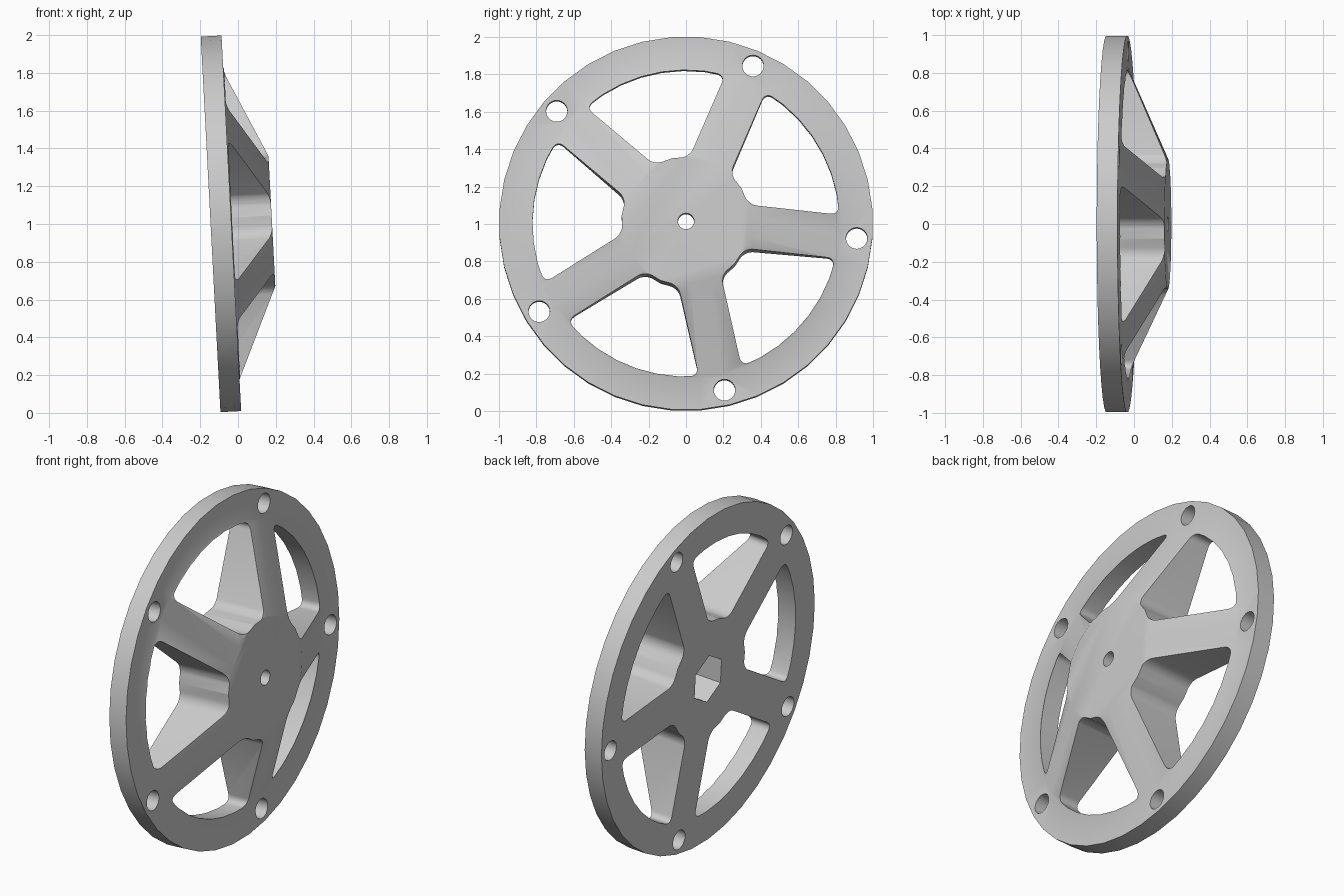
import bpy, bmesh
from math import sin, cos, asin, radians, tau
from mathutils import Matrix

if "Cube" in bpy.data.objects:
    bpy.data.objects.remove(bpy.data.objects["Cube"])

RADIUS, RIM_INNER, HUB = 0.9985, 0.82, 0.345
RIM_DEPTH, HUB_DEPTH = 0.11, 0.325
HALF_SPOKE = 0.117
SPOKE_ANGLES = [radians(67 + 72 * i) for i in range(5)]
SEGMENTS = 40

grey = bpy.data.materials.new("plain_grey")
grey.use_nodes = True
colour = (0.6, 0.6, 0.6, 1)
grey.diffuse_color = colour
grey.node_tree.nodes["Principled BSDF"].inputs["Base Color"].default_value = colour


def polar(x, r, a):
    return (x, r * cos(a), r * sin(a))


def make_object(name, bm):
    bmesh.ops.recalc_face_normals(bm, faces=bm.faces)
    mesh = bpy.data.meshes.new(name)
    bm.to_mesh(mesh)
    bm.free()
    ob = bpy.data.objects.new(name, mesh)
    bpy.context.collection.objects.link(ob)
    mesh.materials.append(grey)
    return ob


def prism(name, outline, x0, x1, corners=(), rounding=0.045):
    """Extrude a (radius, angle) outline along the axle, rounding chosen corners."""
    bm = bmesh.new()
    low = [bm.verts.new(polar(x0, r, a)) for r, a in outline]
    high = [bm.verts.new(polar(x1, r, a)) for r, a in outline]
    bm.faces.new(low)
    bm.faces.new(high)
    n = len(outline)
    for i in range(n):
        j = (i + 1) % n
        bm.faces.new((low[i], low[j], high[j], high[i]))
    if corners:
        edges = [bm.edges.get((low[i], high[i])) for i in corners]
        bmesh.ops.bevel(bm, geom=edges, offset=rounding, offset_type='OFFSET',
                        segments=5, profile=0.5, affect='EDGES')
    return make_object(name, bm)


def circle(r, sides, centre_r=0, centre_a=0):
    points = []
    for i in range(sides):
        a = tau * i / sides + tau / 4
        y = centre_r * cos(centre_a) + r * cos(a)
        z = centre_r * sin(centre_a) + r * sin(a)
        c = complex(y, z)
        points.append((abs(c), cmath_angle(c)))
    return points


def cmath_angle(c):
    from math import atan2
    return atan2(c.imag, c.real)


# Wheel body: revolved profile with flat back, raised cone and flat hub
bm = bmesh.new()
profile = [(0, RADIUS), (RIM_DEPTH, RADIUS), (RIM_DEPTH, RIM_INNER + 0.01), (HUB_DEPTH, HUB)]
rings = [[bm.verts.new(polar(x, r, tau * (i + 0.5) / SEGMENTS + tau / 4))
          for i in range(SEGMENTS)] for x, r in profile]
for a, b in zip(rings, rings[1:]):
    for i in range(SEGMENTS):
        j = (i + 1) % SEGMENTS
        bm.faces.new((a[i], a[j], b[j], b[i]))
bm.faces.new(rings[0])
bm.faces.new(rings[-1])
wheel = make_object("spoked_wheel", bm)

# Cutters: windows between spokes, bolt holes, axle bore and hex pocket
cutters = []
outer_inset = asin(HALF_SPOKE / RIM_INNER)
inner_inset = asin(HALF_SPOKE / HUB)
ARC = 7
for k, start in enumerate(SPOKE_ANGLES):
    end = start + tau / 5
    a0, a1 = start + outer_inset, end - outer_inset
    outline = [(RIM_INNER, a0 + (a1 - a0) * i / ARC) for i in range(ARC + 1)]
    outline += [(HUB, end - inner_inset), (HUB, (start + end) / 2), (HUB, start + inner_inset)]
    cutters.append(prism(f"window_cutter_{k}", outline, -0.3, 0.6,
                         corners=(0, ARC, ARC + 1, ARC + 3)))
    cutters.append(prism(f"bolt_cutter_{k}", circle(0.057, 24, 0.915, start), -0.3, 0.6))
cutters.append(prism("bore_cutter", circle(0.043, 24), -0.3, 0.6))
cutters.append(prism("hex_cutter", circle(0.14, 6), -0.3, 0.2))

bpy.ops.object.select_all(action='DESELECT')
wheel.select_set(True)
bpy.context.view_layer.objects.active = wheel
for cutter in cutters:
    cutter.hide_render = True
    mod = wheel.modifiers.new("cut", 'BOOLEAN')
    mod.operation, mod.solver, mod.object = 'DIFFERENCE', 'EXACT', cutter
    bpy.ops.object.modifier_apply(modifier=mod.name)
for cutter in cutters:
    bpy.data.objects.remove(cutter)

# Lean the wheel slightly back and rest it on the ground
lean = Matrix.Translation((-0.145, 0, 0.998)) @ Matrix.Rotation(radians(-3), 4, 'Y')
wheel.data.transform(lean)
bpy.ops.object.shade_smooth_by_angle(angle=radians(30))
